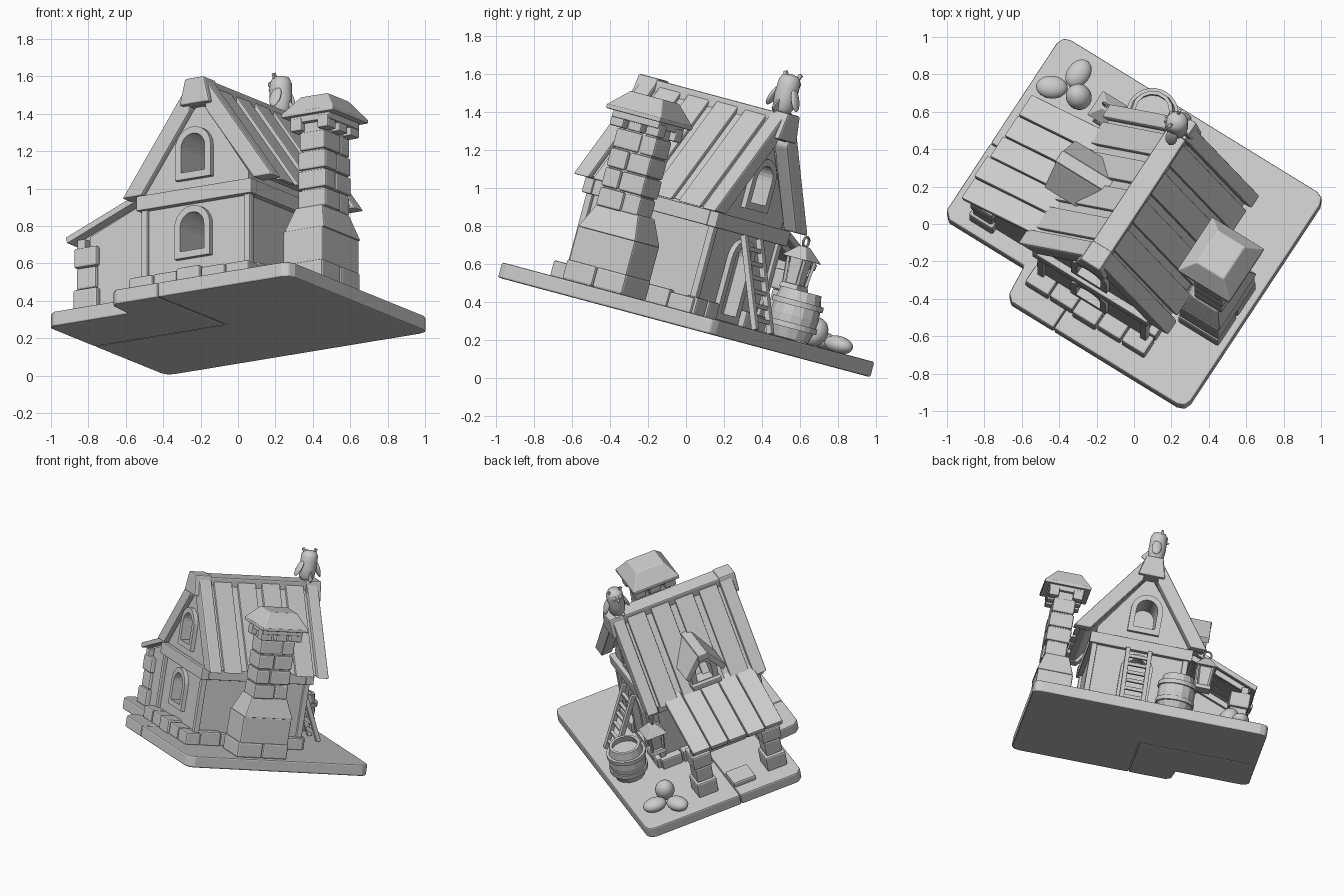
import bpy, bmesh, math, random
from mathutils import Matrix, Vector, Euler

random.seed(4)
if "Cube" in bpy.data.objects:
    bpy.data.objects.remove(bpy.data.objects["Cube"])

grey = bpy.data.materials.new("plain_grey")
grey.use_nodes = True
grey.diffuse_color = (0.6, 0.6, 0.6, 1)
grey.node_tree.nodes["Principled BSDF"].inputs["Base Color"].default_value = (0.6, 0.6, 0.6, 1)

# The whole cottage is turned and tilted as one piece
FRAME = (Matrix.Translation((0, 0, 0.264)) @ Matrix.Rotation(math.radians(-15), 4, 'X')
         @ Matrix.Rotation(math.radians(-32.5), 4, 'Z'))
GROUND = 0.083


def finish(name, bm, bevel=0.0, smooth=False):
    bmesh.ops.recalc_face_normals(bm, faces=bm.faces)
    mesh = bpy.data.meshes.new(name)
    for f in bm.faces:
        f.smooth = smooth
    bm.to_mesh(mesh)
    bm.free()
    mesh.materials.append(grey)
    ob = bpy.data.objects.new(name, mesh)
    bpy.context.collection.objects.link(ob)
    ob.matrix_world = FRAME
    if bevel:
        mod = ob.modifiers.new("soft_edges", 'BEVEL')
        mod.width, mod.segments, mod.limit_method = bevel, 2, 'ANGLE'
    return ob


def prism(name, pts, axis, a, b, bevel=0.006):
    """Extrude a 2D outline along one axis from a to b."""
    def place(u, v, w):
        return {'x': (w, u, v), 'y': (u, w, v), 'z': (u, v, w)}[axis]
    bm = bmesh.new()
    lo = [bm.verts.new(place(u, v, a)) for u, v in pts]
    hi = [bm.verts.new(place(u, v, b)) for u, v in pts]
    bm.faces.new(lo)
    bm.faces.new(hi)
    for i in range(len(pts)):
        j = (i + 1) % len(pts)
        bm.faces.new((lo[i], lo[j], hi[j], hi[i]))
    return finish(name, bm, bevel)


def box(name, x, y, z, bevel=0.006):
    return prism(name, [(x[0], y[0]), (x[1], y[0]), (x[1], y[1]), (x[0], y[1])], 'z', *z, bevel)


def frustum(name, c, z, low, high, bevel=0.006):
    bm = bmesh.new()
    rings = [[bm.verts.new((c[0] + sx * h[0], c[1] + sy * h[1], zz))
              for sx, sy in ((-1, -1), (1, -1), (1, 1), (-1, 1))] for zz, h in zip(z, (low, high))]
    bm.faces.new(rings[0])
    bm.faces.new(rings[1])
    for i in range(4):
        j = (i + 1) % 4
        bm.faces.new((rings[0][i], rings[0][j], rings[1][j], rings[1][i]))
    return finish(name, bm, bevel)


def beam(name, a, b, w, h, bevel=0.004):
    a, b = Vector(a), Vector(b)
    turn = (b - a).to_track_quat('Z', 'Y').to_matrix().to_4x4()
    bm = bmesh.new()
    bmesh.ops.create_cube(bm, size=1, matrix=Matrix.Translation((a + b) / 2) @ turn
                          @ Matrix.Diagonal((w, h, (b - a).length, 1)))
    return finish(name, bm, bevel)


def lathe(name, profile, c, segs=24, smooth=False):
    bm = bmesh.new()
    vs = [bm.verts.new((c[0] + r, c[1], z)) for r, z in profile]
    es = [bm.edges.new(p) for p in zip(vs, vs[1:])]
    bmesh.ops.spin(bm, geom=vs + es, cent=(c[0], c[1], 0), axis=(0, 0, 1),
                   angle=math.tau, steps=segs, use_duplicate=False)
    bmesh.ops.remove_doubles(bm, verts=bm.verts, dist=0.0001)
    return finish(name, bm, 0, smooth)


def ellipsoid(name, c, radii, rot=(0, 0, 0)):
    bm = bmesh.new()
    bmesh.ops.create_uvsphere(bm, u_segments=20, v_segments=12, radius=1,
                              matrix=Matrix.Translation(c) @ Euler(rot).to_matrix().to_4x4()
                              @ Matrix.Diagonal((*radii, 1)))
    return finish(name, bm, 0, True)


def arch(c, half, z0, z1):
    """Outline of a round-topped opening."""
    spring = z1 - half
    top = [(c + half * math.cos(math.pi * i / 12), spring + half * math.sin(math.pi * i / 12)) for i in range(13)]
    return [(c - half, z0), (c + half, z0)] + top


def cut(targets, cutter):
    for ob in targets:
        mod = ob.modifiers.new("opening", 'BOOLEAN')
        mod.operation, mod.object, mod.solver = 'DIFFERENCE', cutter, 'EXACT'
        bpy.context.view_layer.update()
        with bpy.context.temp_override(object=ob, active_object=ob):
            bpy.ops.object.modifier_apply(modifier=mod.name)
    bpy.data.objects.remove(cutter)


# Ground plate in two pieces with a notched corner
S = -0.04
prism("ground_main", [(S, -.735), (.74, -.735), (.78, -.72), (.795, -.68), (.795, .605), (.78, .645), (.74, .66),
      (-.82, .66), (-.86, .645), (-.875, .605), (-.875, -.05), (S, -.05)], 'z', 0, GROUND, .01)
prism("ground_porch", [(S - .003, -.735), (-.31, -.735), (-.345, -.70), (-.36, -.53), (-.835, -.53), (-.875, -.49),
      (-.875, -.053), (S - .003, -.053)], 'z', 0, GROUND, .01)

# House body with gables
MID, X0, X1, Y0, Y1 = 0.1, -0.245, 0.405, -0.53, 0.26
body = prism("house_walls", [(X0, GROUND), (X1, GROUND), (X1, .68), (MID, 1.12), (X0, .68)], 'y', Y0, Y1, 0)

# Arched windows and back door: frame and wall share one cutter
for name, c, z0, z1, yw, out in (("front_lower_window", .065, .25, .535, Y0, -1), ("front_upper_window", .07, .685, .97, Y0, -1),
                                 ("back_upper_window", .085, .69, .97, Y1, 1), ("back_door", .085, .085, .53, Y1, 1)):
    frame = prism(name + "_frame", arch(c, .112, z0, z1), 'y', *sorted((yw - out * .01, yw + out * .03)), 0)
    deep = .05 if "door" in name else .22
    cut([body, frame], prism("cutter", arch(c, .075, z0 + .038, z1 - .037), 'y',
                             *sorted((yw - out * deep, yw + out * .1)), 0))

# Timber band and corner posts
BAND = (.55, .632)
box("front_band", (X0 - .04, X1 + .04), (Y0 - .038, Y0 + .02), BAND)
box("back_band", (X0 - .04, X1 + .04), (Y1 - .02, Y1 + .038), BAND)
box("left_band", (X1 - .02, X1 + .036), (Y0 + .022, Y1 - .022), BAND)
box("right_band", (X0 - .036, X0 + .02), (Y0 + .022, Y1 - .022), BAND)
for x in (X0, X1):
    for y in (Y0, Y1):
        box("corner_post", (x - .02, x + .02), (y - .02, y + .02), (GROUND, .56))


# Foundation stones
def stone_row(along, a, b, lo, hi, n):
    step = (b - a) / n
    for i in range(n):
        span = (a + i * step + .003, a + (i + 1) * step - .003)
        side = (lo - random.uniform(0, .015), hi + random.uniform(0, .015))
        z = (GROUND - .005, random.uniform(.16, .185))
        box("foundation_stone", *((span, side) if along == 'x' else (side, span)), z, .01)


stone_row('x', -.30, .46, -.615, -.51, 5)
stone_row('y', -.51, .29, .385, .445, 5)
stone_row('y', -.51, .29, -.29, -.22, 5)
stone_row('x', -.27, -.05, .24, .30, 2)
stone_row('x', .21, .44, .24, .30, 2)

# Main roof: steep slopes with a flat ridge, level at the eaves
APEX, SLOPE, EAVE, FLAT = 1.24, 1.385, 0.632, 0.05


def roof_part(name, side, lift, y, end=EAVE, bevel=.006):
    """A sloping sheet between two heights above the roof plane."""
    def at_ridge(n):
        return (MID + side * FLAT, APEX + n - SLOPE * FLAT)

    def at_eave(n):
        return (MID + side * (APEX + n - end) / SLOPE, end)
    prism(name, [at_ridge(lift[0]), at_eave(lift[0]), at_eave(lift[1]), at_ridge(lift[1])], 'y', *y, bevel)


for side in (-1, 1):
    roof_part("roof_deck", side, (-.075, 0), (-.53, .32), EAVE + .01)
    for i in range(4):
        y = -.448 + i * .184
        roof_part("roof_plank", side, (-.01, random.uniform(.03, .042)), (y, y + .138), EAVE + random.uniform(0, .015))
    for y in ((-.565, -.47), (.265, .35)):
        roof_part("gable_board", side, (-.115, .052), y, bevel=.01)
box("ridge_board", (MID - .06, MID + .06), (-.55, .34), (1.08, 1.222), .01)
for y in ((-.595, -.47), (.26, .375)):
    prism("ridge_end_cap", [(MID - .095, 1.085), (MID + .095, 1.085), (MID + .06, 1.23), (MID - .06, 1.23)], 'y', *y, .01)

# Dormer on the porch side
dormer = prism("dormer_walls", [(-.22, .68), (-.02, .68), (-.02, .84), (-.10, .945), (-.14, .945), (-.22, .84)],
               'x', -.35, -.03, 0)
cut([dormer], prism("cutter", arch(-.12, .06, .74, .89), 'x', -.45, -.23, 0))
box("dormer_sill", (-.38, -.30), (-.23, -.01), (.695, .735))
prism("dormer_ridge", [(-.165, .94), (-.075, .94), (-.085, .99), (-.155, .99)], 'x', -.40, -.05)
for side in (-1, 1):
    prism("dormer_roof", [(-.12 + side * k, z) for k, z in ((.03, .98), (.03, .93), (.13, .795), (.155, .83), (.04, .985))],
          'x', -.395, -.05)

# Porch: planked lean-to roof, beam, piers, end wall and step
for i in range(5):
    y = -.485 + i * .138
    j = random.uniform(-.01, .01)
    prism("porch_plank", [(-.775 + j, .46), (-.25, .665), (-.26, .70), (-.785 + j, .495)], 'y', y, y + .132)
box("porch_beam", (-.72, -.67), (-.47, .19), (.42, .475))
for y in (-.40, .13):
    beam("porch_rafter", (-.73, y, .46), (-.24, y, .65), .04, .04)
    for h, z in ((.076, (.08, .2)), (.062, (.2, .32)), (.072, (.32, .43))):
        box("porch_pier_stone", (-.67 - h, -.67 + h), (y - h, y + h), z, .012)
prism("porch_end_wall", [(-.66, GROUND), (-.24, GROUND), (-.24, .66), (-.66, .49)], 'y', -.44, -.41)
box("porch_step", (-.78, -.62), (-.22, -.05), (.08, .125), .012)

# Chimney
CX, CY = .645, -.15
for y in ((-.35, -.16), (-.155, .035)):
    box("chimney_foot", (.50, .755), y, (.08, .19), .012)
box("chimney_base", (.50, .75), (-.34, .03), (.18, .375), .01)
frustum("chimney_shoulder", (.63, CY), (.37, .51), (.128, .185), (.085, .135), .008)
box("chimney_core", (CX - .07, CX + .07), (CY - .12, CY + .12), (.45, 1.0))
for k in range(4):
    z, split = .5 + k * .107, random.uniform(-.06, .06)
    for a, b in ((-.13, split - .003), (split + .003, .13)):
        g = random.uniform(.075, .088)
        box("chimney_stone", (CX - g, CX + g), (CY + a, CY + b), (z + .003, z + .104), .01)
for sx in (-1, 1):
    for sy in (-1, 0, 1):
        x, y = CX + sx * .085, CY + sy * .115
        box("chimney_corbel", (x - .035, x + .035), (y - .042, y + .042), (.93, 1.0), .008)
box("chimney_collar", (CX - .125, CX + .125), (CY - .15, CY + .15), (.975, 1.02))
box("chimney_cap_rim", (CX - .165, CX + .165), (CY - .175, CY + .175), (1.01, 1.035))
frustum("chimney_cap", (CX, CY), (1.03, 1.13), (.165, .175), (.085, .105))

# Ladder leaning on the back wall
LEFT, RIGHT = .015, .17
for x in (LEFT, RIGHT):
    beam("ladder_rail", (x, .53, GROUND), (x, .31, .55), .032, .032)
for k in range(6):
    t = .12 + k * .15
    y, z = .53 - .22 * t, GROUND + .467 * t
    beam("ladder_rung", (LEFT, y, z), (RIGHT, y, z), .024, .024)

# Barrel
BAR = (-.205, .505)
lathe("barrel_staves", [(0, .085), (.105, .085), (.126, .15), (.131, .21), (.126, .275), (.11, .345), (.09, .345),
                        (.097, .30), (0, .30)], BAR, 14)
for z, r in ((.14, .126), (.26, .129)):
    lathe("barrel_hoop", [(r - .02, z), (r + .01, z), (r + .01, z + .03), (r - .02, z + .03)], BAR, 28)

# Lantern hanging at the eave
LX, LY = -.385, .34
frustum("lantern_base", (LX, LY), (.34, .37), (.06, .06), (.052, .052), .004)
frustum("lantern_roof", (LX, LY), (.505, .575), (.08, .08), (.022, .022), .004)
frustum("lantern_glass", (LX, LY), (.365, .51), (.034, .034), (.042, .042), 0)
for sx in (-1, 1):
    for sy in (-1, 1):
        beam("lantern_bar", (LX + sx * .042, LY + sy * .042, .365), (LX + sx * .052, LY + sy * .052, .51), .016, .016, 0)
bpy.ops.mesh.primitive_torus_add(major_radius=.027, minor_radius=.007, major_segments=20, minor_segments=8)
ring = bpy.context.object
ring.name = "lantern_ring"
ring.data.materials.append(grey)
ring.matrix_world = FRAME @ Matrix.Translation((LX, LY, .6)) @ Matrix.Rotation(math.pi / 2, 4, 'X')

# Rounded boulders
ellipsoid("boulder_back", (-.68, .515, .122), (.062, .085, .047), (0, 0, -.05))
ellipsoid("boulder_side", (-.76, .375, .122), (.085, .062, .047), (0, 0, .5))
ellipsoid("boulder_upright", (-.605, .40, .155), (.068, .068, .08), (0, -.4, 0))

# Owl on the ridge, looking over the porch
OX, OY = .09, .285
lathe("owl_body", [(0, 1.205), (.035, 1.215), (.055, 1.25), (.061, 1.31), (.06, 1.36), (.059, 1.395), (.045, 1.425),
                   (0, 1.435)], (OX, OY), 20, True)
for side in (-1, 1):
    ellipsoid("owl_wing", (OX + .01, OY + side * .07, 1.305), (.034, .015, .062), (side * .4, 0, 0))
    ellipsoid("owl_eye", (OX - .053, OY + side * .022, 1.39), (.008, .017, .017))
    beam("owl_ear", (OX - .012, OY + side * .034, 1.41), (OX - .014, OY + side * .05, 1.443), .014, .02, 0)
    ellipsoid("owl_foot", (OX - .035, OY + side * .022, 1.23), (.025, .014, .01))
beam("owl_beak", (OX - .05, OY, 1.378), (OX - .073, OY, 1.365), .012, .012, 0)
beam("owl_tail", (OX + .035, OY, 1.285), (OX + .085, OY, 1.225), .012, .045)
